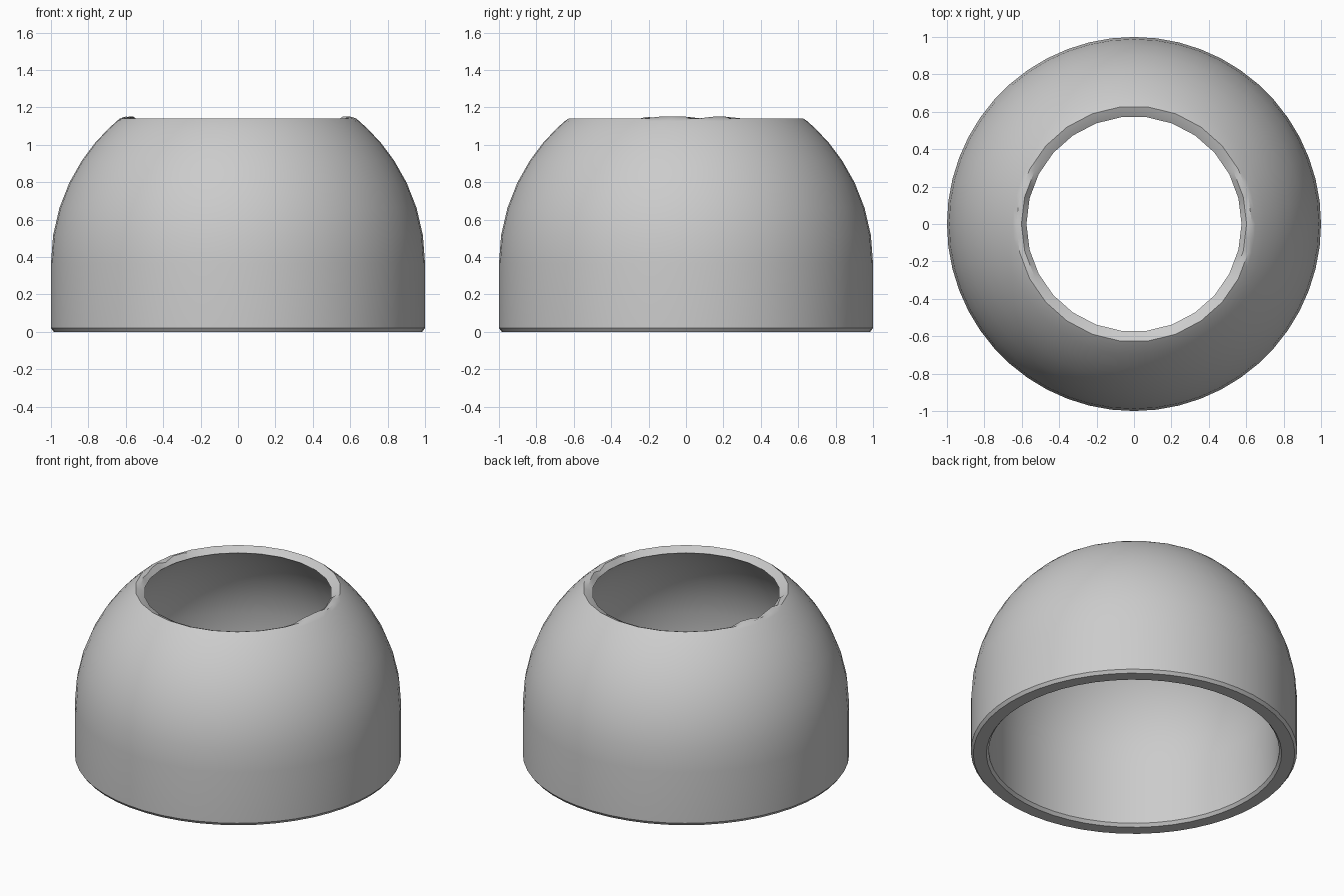
import bpy, bmesh
from math import sin, cos, pi, sqrt

if "Cube" in bpy.data.objects:
    bpy.data.objects.remove(bpy.data.objects["Cube"], do_unlink=True)

SEGMENTS = 52


def arc(radius, centre, r_end, steps):
    """Dome profile from the vertical wall up to radius r_end."""
    z_end = sqrt(radius ** 2 - r_end ** 2)
    z_list = [sin(pi / 2 * i / steps * 1.0) for i in range(steps + 1)]
    return [(sqrt(radius ** 2 - (z_end * s) ** 2), centre + z_end * s) for s in z_list]


grey = bpy.data.materials.new("plain_grey")
grey.use_nodes = True
colour = (0.6, 0.6, 0.6, 1)
grey.diffuse_color = colour
grey.node_tree.nodes["Principled BSDF"].inputs["Base Color"].default_value = colour

# Closed shell profile: base chamfer, outer dome, sloping rim, inner dome
outer = [(0.985, 0), (1.0, 0.02)] + arc(1.0, 0.365, 0.63, 8)
rim = [(0.602, 1.13)]
inner = arc(0.89, 0.435, 0.575, 8)[::-1] + [(0.89, 0.02), (0.905, 0)]
profile = outer + rim + inner
rim_rings = range(len(outer) - 1, len(outer) + 2)

bm = bmesh.new()
rings = []
for k, (r, z) in enumerate(profile):
    ring = []
    for i in range(SEGMENTS):
        a = 2 * pi * i / SEGMENTS
        # the opening is cut with half as many sides
        rr = r * cos(2 * pi / SEGMENTS) if k in rim_rings and i % 2 else r
        zz = z
        # small ragged chips on both sides of the opening
        if k == len(outer) and abs(sin(a)) < 0.4 and i % 3 != 1:
            zz += 0.02
        ring.append(bm.verts.new((rr * cos(a), rr * sin(a), zz)))
    rings.append(ring)
for k, low in enumerate(rings):
    high = rings[(k + 1) % len(rings)]
    for i in range(SEGMENTS):
        j = (i + 1) % SEGMENTS
        bm.faces.new((low[i], low[j], high[j], high[i]))
bmesh.ops.recalc_face_normals(bm, faces=bm.faces)

mesh = bpy.data.meshes.new("dome_shell")
bm.to_mesh(mesh)
bm.free()
mesh.materials.append(grey)
shell = bpy.data.objects.new("dome_shell", mesh)
bpy.context.collection.objects.link(shell)

bpy.ops.object.select_all(action='DESELECT')
shell.select_set(True)
bpy.context.view_layer.objects.active = shell
bpy.ops.object.shade_smooth_by_angle(angle=pi / 6)
